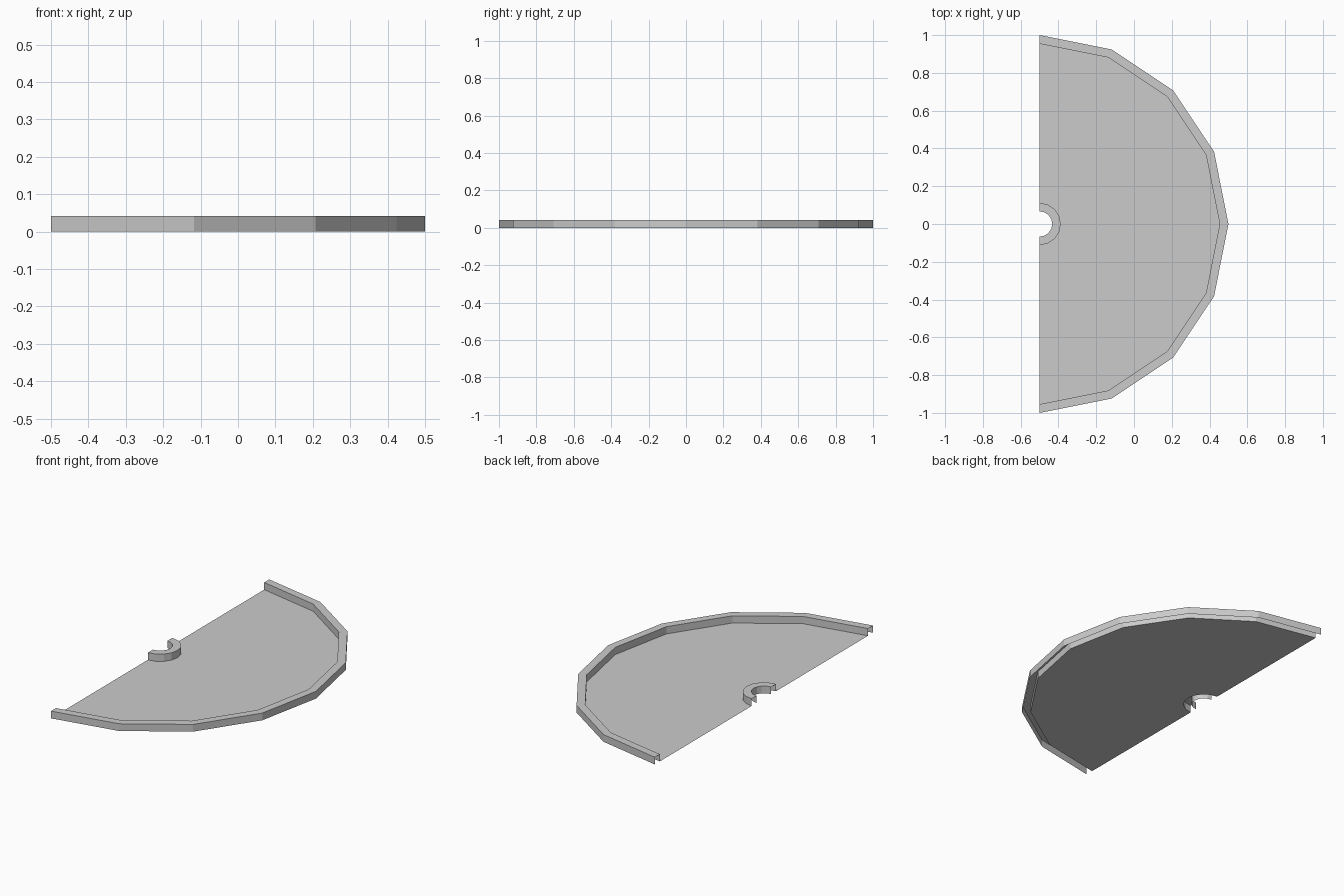
import bpy, bmesh
from math import pi
from mathutils import Vector

if "Cube" in bpy.data.objects:
    bpy.data.objects.remove(bpy.data.objects["Cube"])

HEIGHT = 0.042
SIDES = 8                        # facets over the half turn
AXIS = Vector((-0.5, 0, 0))      # centre of the straight edge


def half_turn(name, profile):
    """Revolve an open (radius, z) profile through 180 degrees."""
    bm = bmesh.new()
    verts = [bm.verts.new(AXIS + Vector((0, -r, z))) for r, z in profile]
    edges = [bm.edges.new(pair) for pair in zip(verts, verts[1:])]
    bmesh.ops.spin(bm, geom=verts + edges, cent=AXIS, axis=(0, 0, 1),
                   angle=pi, steps=SIDES, use_duplicate=False)
    # Make the shell face upward and outward
    bm.normal_update()
    if sum(f.normal.z * f.calc_area() for f in bm.faces) < 0:
        bmesh.ops.reverse_faces(bm, faces=bm.faces[:])
    mesh = bpy.data.meshes.new(name)
    bm.to_mesh(mesh)
    bm.free()
    obj = bpy.data.objects.new(name, mesh)
    bpy.context.collection.objects.link(obj)
    return obj


# Thin pressed shell: raised outer rim, flat floor, raised hub collar,
# both ridges hollow underneath
half_turn("half_disc_tray", [
    (1.0, 0), (1.0, HEIGHT), (0.954, HEIGHT), (0.954, 0),
    (0.112, 0), (0.112, HEIGHT), (0.067, HEIGHT), (0.067, 0),
])
